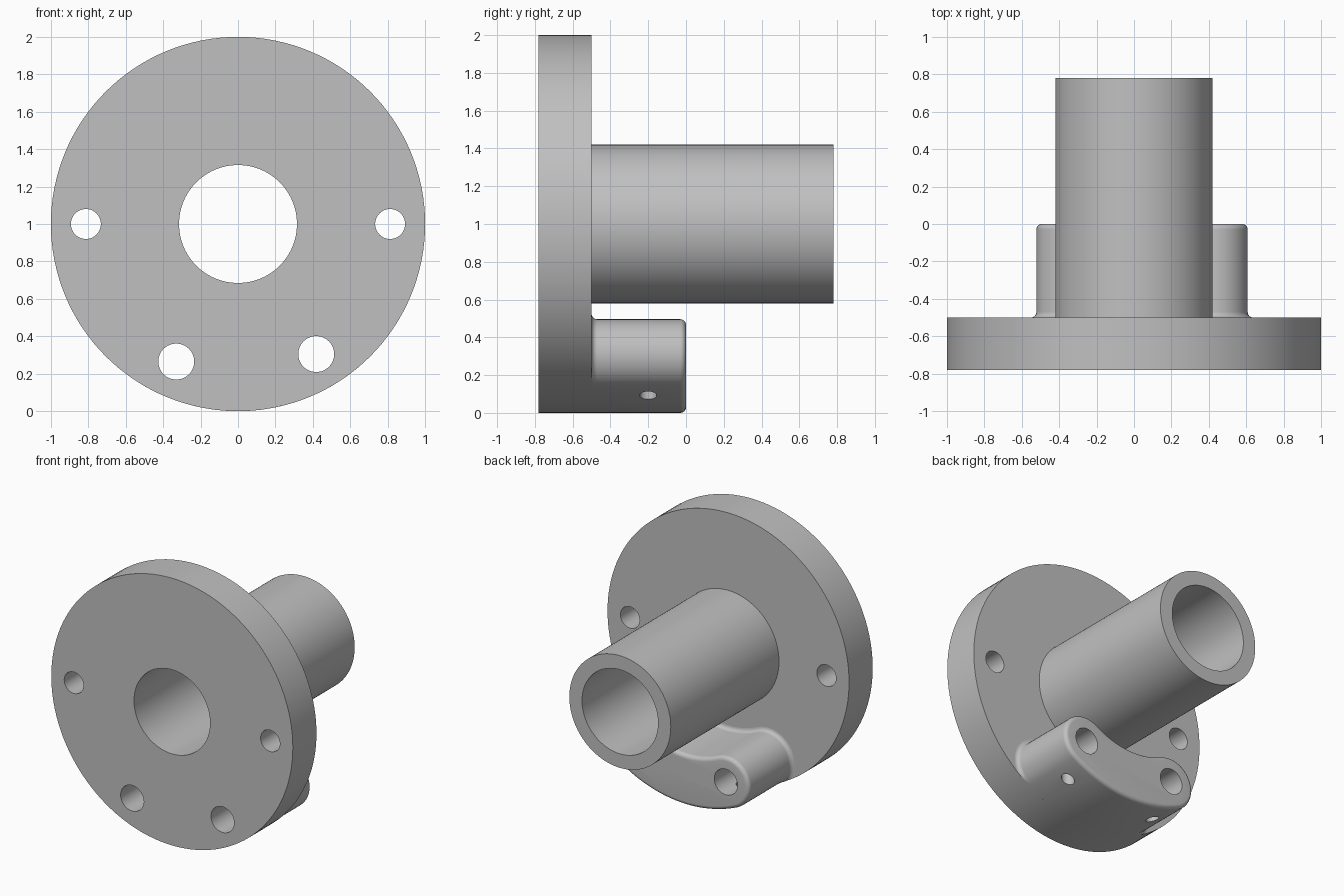
import bpy, bmesh, math

if "Cube" in bpy.data.objects:
    bpy.data.objects.remove(bpy.data.objects["Cube"])

CENTRE_Z = 1.0
PLATE_FRONT, PLATE_BACK = -0.78, -0.50
BOSS_HOLES = [(-0.33, 0.265), (0.418, 0.305)]   # x, z
BOLT_HOLES = [(-0.813, 1.0), (0.813, 1.0)]

grey = bpy.data.materials.new("plain grey")
grey.diffuse_color = (0.53, 0.53, 0.53, 1)
grey.use_nodes = True
grey.node_tree.nodes["Principled BSDF"].inputs["Base Color"].default_value = (0.53, 0.53, 0.53, 1)


def loft(name, rings, close_rings=False):
    """Skin a list of equal-length closed rings, then cap or close the ends."""
    bm = bmesh.new()
    loops = [[bm.verts.new(p) for p in ring] for ring in rings]
    n = len(loops[0])
    pairs = list(zip(loops, loops[1:]))
    if close_rings:
        pairs.append((loops[-1], loops[0]))
    else:
        bm.faces.new(loops[0])
        bm.faces.new(loops[-1])
    for a, b in pairs:
        for i in range(n):
            j = (i + 1) % n
            bm.faces.new((a[i], a[j], b[j], b[i]))
    bmesh.ops.recalc_face_normals(bm, faces=bm.faces)
    mesh = bpy.data.meshes.new(name)
    bm.to_mesh(mesh)
    bm.free()
    obj = bpy.data.objects.new(name, mesh)
    bpy.context.collection.objects.link(obj)
    mesh.materials.append(grey)
    return obj


def circle(radius, y, cx=0.0, cz=CENTRE_Z, n=128):
    return [(cx + radius * math.cos(math.tau * i / n), y,
             cz + radius * math.sin(math.tau * i / n)) for i in range(n)]


def activate(obj):
    bpy.ops.object.select_all(action='DESELECT')
    obj.select_set(True)
    bpy.context.view_layer.objects.active = obj


def cut(obj, cutter):
    """Subtract the cutter from the part and discard it."""
    cutter.hide_render = True
    mod = obj.modifiers.new("hole", 'BOOLEAN')
    mod.operation, mod.solver, mod.object = 'DIFFERENCE', 'EXACT', cutter
    activate(obj)
    bpy.ops.object.modifier_apply(modifier=mod.name)
    bpy.data.objects.remove(cutter)


def drill(obj, x, z, radius):
    cut(obj, loft("drill", [circle(radius, y, x, z, 48) for y in (-1, 0.3)]))


# Round plate with the hollow tube behind it, turned from one profile
profile = [(0.315, PLATE_FRONT), (1.0, PLATE_FRONT), (1.0, PLATE_BACK),
           (0.42, PLATE_BACK), (0.42, 0.78), (0.315, 0.78)]
flange = loft("flange_and_tube", [circle(r, y) for r, y in profile], True)


# Curved boss: an arc-shaped slot outline around the two lower holes
MID, HALF = 0.81, 0.19
angles = [math.atan2(z - CENTRE_Z, x) for x, z in BOSS_HOLES]


def boss_outline(offset, y, steps=24):
    a0, a1 = angles
    h = HALF + offset
    pts = []

    def arc(cx, cz, r, start, end):
        for i in range(steps):
            t = start + (end - start) * i / steps
            pts.append((cx + r * math.cos(t), cz + r * math.sin(t)))

    def hub(a):
        return MID * math.cos(a), MID * math.sin(a)

    arc(0, 0, MID + h, a0, a1)                  # outer side
    arc(*hub(a1), h, a1, a1 + math.pi)          # +x end
    arc(0, 0, MID - h, a1, a0)                  # inner side
    arc(*hub(a0), h, a0 + math.pi, a0 + math.tau)  # -x end
    ring = []
    for px, pz in pts:
        k = min(1.0, 1.0 / math.hypot(px, pz))  # stay flush with the plate rim
        ring.append((px * k, y, CENTRE_Z + pz * k))
    return ring


FILLET, STEPS = 0.03, 6
quarter = [math.pi / 2 * i / STEPS for i in range(STEPS + 1)]
rings = [boss_outline(FILLET * (1 - math.sin(t)), PLATE_BACK + FILLET * (1 - math.cos(t)))
         for t in quarter]
rings += [boss_outline(-FILLET * (1 - math.cos(t)), -FILLET * (1 - math.sin(t)))
          for t in quarter]
boss = loft("curved_boss", rings)

# Through holes
for x, z in BOLT_HOLES:
    drill(flange, x, z, 0.08)
for x, z in BOSS_HOLES:
    for part in (flange, boss):
        drill(part, x, z, 0.096)

# Small set-screw holes rising from below into the boss holes
for x, z in BOSS_HOLES:
    pin = [[(x + 0.045 * math.cos(math.tau * i / 32), -0.2 + 0.045 * math.sin(math.tau * i / 32), h)
            for i in range(32)] for h in (-0.1, z)]
    cut(boss, loft("pin", pin))

for part in (flange, boss):
    activate(part)
    bpy.ops.object.shade_smooth_by_angle(angle=math.radians(30))
